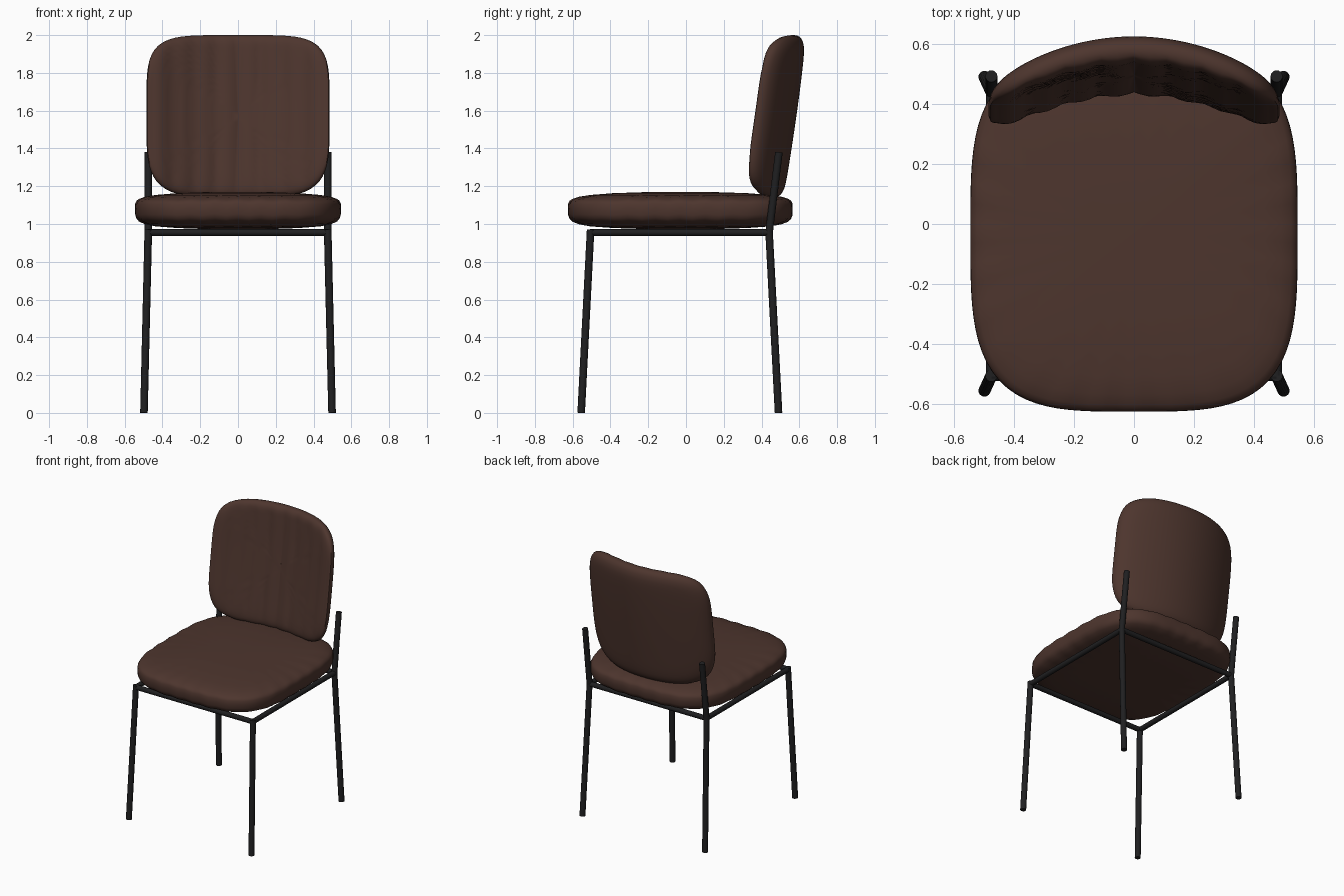
import bpy, bmesh, math
from mathutils import Vector

cube = bpy.data.objects.get("Cube")
if cube:
    bpy.data.objects.remove(cube, do_unlink=True)


def material(name, color):
    mat = bpy.data.materials.new(name)
    mat.use_nodes = True
    mat.diffuse_color = color
    mat.node_tree.nodes["Principled BSDF"].inputs["Base Color"].default_value = color
    return mat


brown = material("brown upholstery", (0.075, 0.036, 0.027, 1))
black = material("black metal", (0.014, 0.014, 0.015, 1))


def finish(bm, name, mat, angle):
    bmesh.ops.recalc_face_normals(bm, faces=bm.faces)
    mesh = bpy.data.meshes.new(name)
    bm.to_mesh(mesh)
    bm.free()
    mesh.materials.append(mat)
    obj = bpy.data.objects.new(name, mesh)
    bpy.context.collection.objects.link(obj)
    bpy.ops.object.select_all(action="DESELECT")
    obj.select_set(True)
    bpy.context.view_layer.objects.active = obj
    bpy.ops.object.shade_smooth_by_angle(angle=math.radians(angle))
    return obj


def cushion(name, profile, place, power, segments=112):
    """Rounded-square rings of (scale, height), placed in space and closed at both ends."""
    bm = bmesh.new()
    rings = []
    for scale, height in profile:
        ring = []
        for i in range(segments):
            a = math.tau * i / segments
            c, s = math.cos(a), math.sin(a)
            n = power(s)
            r = scale * (abs(c) ** n + abs(s) ** n) ** (-1 / n)
            ring.append(bm.verts.new(place(r * c, r * s, height, a)))
        rings.append(ring)
    for lower, upper in zip(rings, rings[1:]):
        for i in range(segments):
            j = (i + 1) % segments
            bm.faces.new((lower[i], lower[j], upper[j], upper[i]))
    for ring, height in ((rings[0], profile[0][1]), (rings[-1], profile[-1][1])):
        centre = bm.verts.new(place(0, 0, height, 0))
        for i in range(segments):
            bm.faces.new((ring[i], ring[(i + 1) % segments], centre))
    return finish(bm, name, brown, 50)


# Seat cushion: domed top, shallow belly and gently puckered seams
seat_profile = [(0.3, 0.973), (0.6, 0.979), (0.8, 0.988), (0.9, 1.0), (0.96, 1.015),
                (0.985, 1.03), (0.998, 1.05), (1.0, 1.08), (0.998, 1.105), (0.985, 1.12),
                (0.96, 1.13), (0.9, 1.143), (0.8, 1.153), (0.6, 1.163), (0.3, 1.169)]


def place_seat(u, v, z, a):
    edge = max(abs(u), abs(v)) ** 8
    pucker = 0.004 * edge * math.cos(28 * a)
    return (0.545 * u, -0.03 + 0.595 * v, z + pucker)


cushion("seat_cushion", seat_profile, place_seat, lambda s: 3.6)

# Backrest: curved, leaning pad with vertical channels on its front
HALF = 0.052
steps = [0.07 * k for k in range(1, 13)] + [0.88, 0.92, 0.95, 0.975, 0.99]
half_pad = [(s, HALF * math.sqrt(1 - s ** 14)) for s in steps]
pad_profile = ([(s, -h) for s, h in half_pad] + [(1.0, 0.0)]
               + [(s, h) for s, h in reversed(half_pad)])


def place_back(u, v, d, a):
    x, z = 0.485 * u, 1.57 + 0.43 * v
    lean = -0.095 * (max(0, 1.93 - z) / 0.7) ** 1.2
    y = 0.575 - 0.65 * x * x + lean + d
    if d < 0:
        channel = abs(math.sin(math.pi * x / 0.115))
        y += 0.014 * (1 - channel) * -d / HALF
    return (x, y, z)


cushion("backrest", pad_profile, place_back, lambda s: 5 if s > 0 else 4.2)


# Metal frame
def tube(name, points, radius=0.02):
    """Round bars through the points, with a ball filling each bend."""
    bm = bmesh.new()
    for start, end in zip(points, points[1:]):
        p, q = Vector(start), Vector(end)
        turn = (q - p).to_track_quat("Z", "Y").to_matrix().to_4x4()
        turn.translation = (p + q) / 2
        bmesh.ops.create_cone(bm, cap_ends=True, segments=16, radius1=radius,
                              radius2=radius, depth=(q - p).length, matrix=turn)
    for bend in points[1:-1]:
        ball = bmesh.ops.create_uvsphere(bm, u_segments=16, v_segments=8, radius=radius)
        bmesh.ops.translate(bm, verts=ball["verts"], vec=bend)
    return finish(bm, name, black, 40)


RAIL = 0.955
FRONT, REAR, SIDE = -0.505, 0.44, 0.475
for side, sx in (("left", 1), ("right", -1)):
    x, foot = sx * SIDE, sx * 0.498
    tube(f"front_leg_{side}", [(foot, -0.555, 0), (x, FRONT, RAIL + 0.015)])
    tube(f"rear_leg_{side}", [(foot, 0.49, 0), (x, REAR, RAIL), (x, 0.492, 1.38)])
    tube(f"side_rail_{side}", [(x, FRONT, RAIL), (x, REAR, RAIL)], 0.018)
for name, y in (("front_rail", FRONT), ("rear_rail", REAR)):
    tube(name, [(-SIDE, y, RAIL), (SIDE, y, RAIL)], 0.018)
